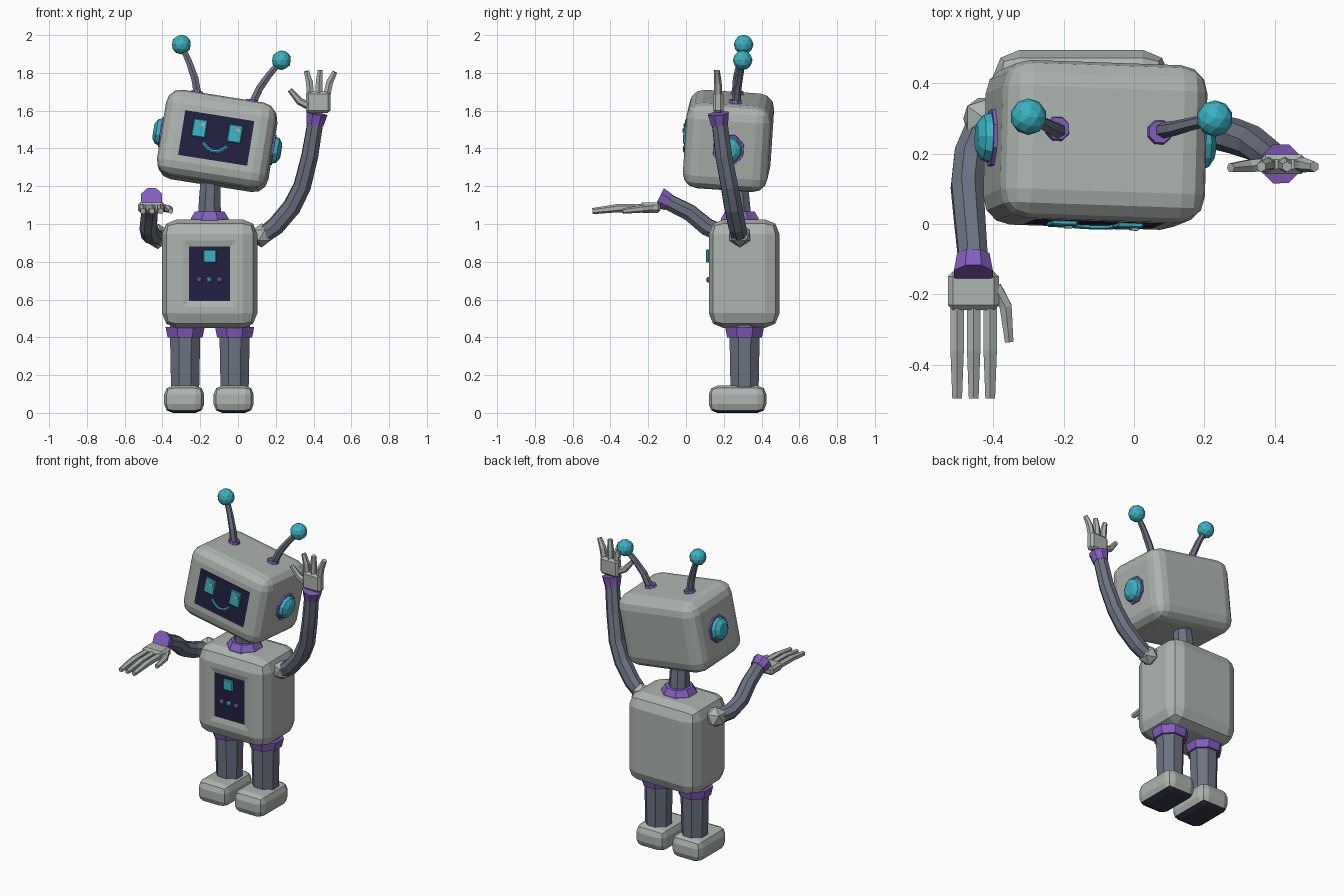
import bpy, bmesh
from math import radians, pi, cos, sin
from mathutils import Vector, Matrix, Euler

old = bpy.data.objects.get("Cube")
if old:
    bpy.data.objects.remove(old, do_unlink=True)


def material(name, rgb):
    m = bpy.data.materials.new(name)
    m.use_nodes = True
    col = (*rgb, 1)
    m.diffuse_color = col
    bsdf = next(n for n in m.node_tree.nodes if n.type == 'BSDF_PRINCIPLED')
    bsdf.inputs["Base Color"].default_value = col
    return m


SHELL = material("pale grey shell", (.42, .46, .43))
SLATE = material("slate joints", (.15, .17, .225))
PURPLE = material("purple trim", (.23, .11, .52))
TEAL = material("teal glow", (.04, .45, .54))
NAVY = material("navy screen", (.016, .014, .05))
SOLE = material("dark sole", (.035, .037, .06))


def finish(name, bm, mats, matrix=Matrix()):
    bmesh.ops.recalc_face_normals(bm, faces=bm.faces)
    me = bpy.data.meshes.new(name)
    bm.to_mesh(me)
    bm.free()
    for m in mats:
        me.materials.append(m)
    ob = bpy.data.objects.new(name, me)
    ob.matrix_world = matrix
    bpy.context.collection.objects.link(ob)
    return ob


def rounded(center, size, bevel=0, segs=2):
    bm = bmesh.new()
    bmesh.ops.create_cube(bm, size=1)
    for v in bm.verts:
        v.co = Vector(center) + Vector(a * b for a, b in zip(v.co, size))
    if bevel:
        bmesh.ops.bevel(bm, geom=bm.edges[:], offset=bevel, segments=segs,
                        profile=.5, affect='EDGES')
    bm.normal_update()
    return bm


def box(name, center, size, mat, matrix=Matrix(), bevel=0, segs=1):
    return finish(name, rounded(center, size, bevel, segs), [mat], matrix)


def inset_front(bm, steps, index):
    """Inset the flat front face, then colour the innermost face."""
    face = min(bm.faces, key=lambda f: (round(f.normal.y, 3), -f.calc_area()))
    for thickness, depth in steps:
        bmesh.ops.inset_region(bm, faces=[face], thickness=thickness,
                               depth=depth, use_even_offset=True)
    face.material_index = index


def tube(name, path, radii, mat, sides=8, matrix=Matrix()):
    """Sweep a polygon along a path with a radius at every point."""
    pts = [Vector(p) for p in path]
    bm = bmesh.new()
    rings, prev = [], Vector((0, 0, 1))
    first = (pts[1] - pts[0]).normalized()
    side = Vector((1, 0, 0)) if abs(first.x) < .8 else Vector((0, 1, 0))
    side = (side - first * side.dot(first)).normalized()
    prev = first
    for i, p in enumerate(pts):
        t = (pts[min(i + 1, len(pts) - 1)] - pts[max(i - 1, 0)]).normalized()
        side = prev.rotation_difference(t) @ side
        up = t.cross(side)
        prev = t
        ring = []
        for k in range(sides):
            a = 2 * pi * (k + .5) / sides
            ring.append(bm.verts.new(p + radii[i] * (side * cos(a) + up * sin(a))))
        rings.append(ring)
    for a, b in zip(rings, rings[1:]):
        for k in range(sides):
            n = (k + 1) % sides
            bm.faces.new((a[k], a[n], b[n], b[k]))
    bm.faces.new(rings[0])
    bm.faces.new(rings[-1])
    return finish(name, bm, [mat], matrix)


def ball(name, center, radius, mat, detail):
    bm = bmesh.new()
    bmesh.ops.create_icosphere(bm, subdivisions=detail, radius=radius)
    return finish(name, bm, [mat], Matrix.Translation(center))


# Torso with a recessed control panel
bm = rounded((-.15, .308, .737), (.505, .375, .575), .078, 2)
inset_front(bm, [(.034, 0), (.032, -.008)], 1)
finish("torso", bm, [SHELL, NAVY])
box("panel_display", (-.15, .115, .83), (.07, .02, .07), TEAL, bevel=.005)
for name, x, mat in (("right", -.205, PURPLE), ("middle", -.153, TEAL), ("left", -.098, PURPLE)):
    tube(name + "_panel_button", [(x, .132, .705), (x, .115, .705), (x, .108, .705)],
         [.016, .016, .008], mat)

# Neck
tube("neck_collar", [(-.15, .285, 1.0), (-.15, .285, 1.03), (-.15, .285, 1.065)],
     [.11, .108, .085], PURPLE)
tube("neck", [(-.15, .285, 1.03), (-.15, .28, 1.12), (-.145, .27, 1.26)],
     [.066, .062, .055], SLATE)

# Head, tilted to its left and looking slightly up
HEAD = (Matrix.Translation((-.11, .225, 1.44))
        @ Euler((radians(-4), radians(9), radians(-2))).to_matrix().to_4x4())
bm = rounded((0, 0, 0), (.59, .45, .46), .078, 3)
inset_front(bm, [(.032, 0)], 1)
finish("head", bm, [SHELL, NAVY], HEAD)
for s, side in ((-1, "right"), (1, "left")):
    x = s * .095
    box(side + "_eye", (x, -.23, .037), (.074, .016, .095), TEAL, HEAD, .004)
    box(side + "_eye_glint", (x + .014, -.24, .056), (.02, .008, .02), SHELL, HEAD)
    tube(side + "_ear_ring", [(s * .27, .01, 0), (s * .305, .01, 0)],
         [.09, .085], PURPLE, matrix=HEAD)
    tube(side + "_ear_dome", [(s * .3, .01, 0), (s * .325, .01, 0), (s * .342, .01, 0)],
         [.074, .066, .04], TEAL, 10, HEAD)
    tube(side + "_antenna_collar", [(s * .147, .026, .22), (s * .147, .026, .246)],
         [.039, .033], PURPLE, matrix=HEAD)
smile = [(t * .065, -.228, -.073 + .038 * t * t) for t in (-1, -.7, -.35, 0, .35, .7, 1)]
tube("smile", smile, [.008] * len(smile), TEAL, 6, HEAD)

# Antennas
ANTENNAS = {"right": [(-.213, .265, 1.68), (-.228, .27, 1.77), (-.26, .287, 1.86), (-.3, .305, 1.95)],
            "left": [(.072, .265, 1.63), (.115, .272, 1.72), (.165, .285, 1.79), (.23, .3, 1.867)]}
for side, path in ANTENNAS.items():
    tube(side + "_antenna", path, [.023, .022, .019, .016], SLATE, 6)
    ball(side + "_antenna_ball", path[-1], .052, TEAL, 2)

# Legs and feet
for side, x in (("right", -.28), ("left", -.018)):
    tube(side + "_leg", [(x, .31, .1), (x, .31, .48)], [.08, .088], SLATE)
    tube(side + "_leg_collar", [(x, .31, .40), (x, .31, .455)], [.1, .112], PURPLE)
    bm = rounded((x - .005, .273, .072), (.212, .305, .144), .046, 2)
    for f in bm.faces:
        f.material_index = int(f.normal.z < -.8)
    finish(side + "_foot", bm, [SHELL, SOLE])

# Shoulders
ball("right_shoulder", (-.425, .3, .935), .068, SHELL, 1)
ball("left_shoulder", (.125, .285, .94), .064, SHELL, 1)

# Left arm, raised to wave
tube("left_arm", [(.12, .285, .93), (.2, .27, .99), (.285, .25, 1.09), (.34, .23, 1.2),
                  (.38, .2, 1.36), (.413, .175, 1.56)],
     [.045, .05, .051, .049, .047, .044], SLATE)
tube("left_cuff", [(.407, .178, 1.525), (.418, .171, 1.585)], [.048, .06], PURPLE)
box("left_palm", (.425, .17, 1.645), (.13, .055, .115), SHELL, bevel=.014)
for i, (x, bend, tip, top) in enumerate(((.385, .378, .362, 1.81),
                                         (.428, .43, .435, 1.815), (.468, .485, .513, 1.805))):
    tube(f"left_finger_{i + 1}", [(x, .17, 1.67), (bend, .168, 1.75), (tip, .163, top)],
         [.022, .021, .015], SHELL, 6)
tube("left_thumb", [(.385, .17, 1.62), (.325, .165, 1.65), (.275, .16, 1.71)],
     [.022, .02, .014], SHELL, 6)

# Right arm, held out forward
tube("right_arm", [(-.43, .29, .93), (-.465, .2, .945), (-.475, .11, .985),
                   (-.468, .02, 1.06), (-.457, -.11, 1.125)],
     [.046, .05, .049, .047, .044], SLATE)
tube("right_cuff", [(-.457, -.092, 1.115), (-.457, -.142, 1.108 + .032)], [.05, .06], PURPLE)
box("right_palm", (-.457, -.19, 1.087), (.145, .11, .055), SHELL,
    bevel=.014)
for i, x in enumerate((-.503, -.456, -.409)):
    tube(f"right_finger_{i + 1}", [(x, -.22, 1.085), (x, -.36, 1.084), (x, -.495, 1.068)],
         [.022, .022, .016], SHELL, 6)
tube("right_thumb", [(-.395, -.18, 1.085), (-.365, -.235, 1.08), (-.355, -.335, 1.068)],
     [.021, .02, .014], SHELL, 6)
